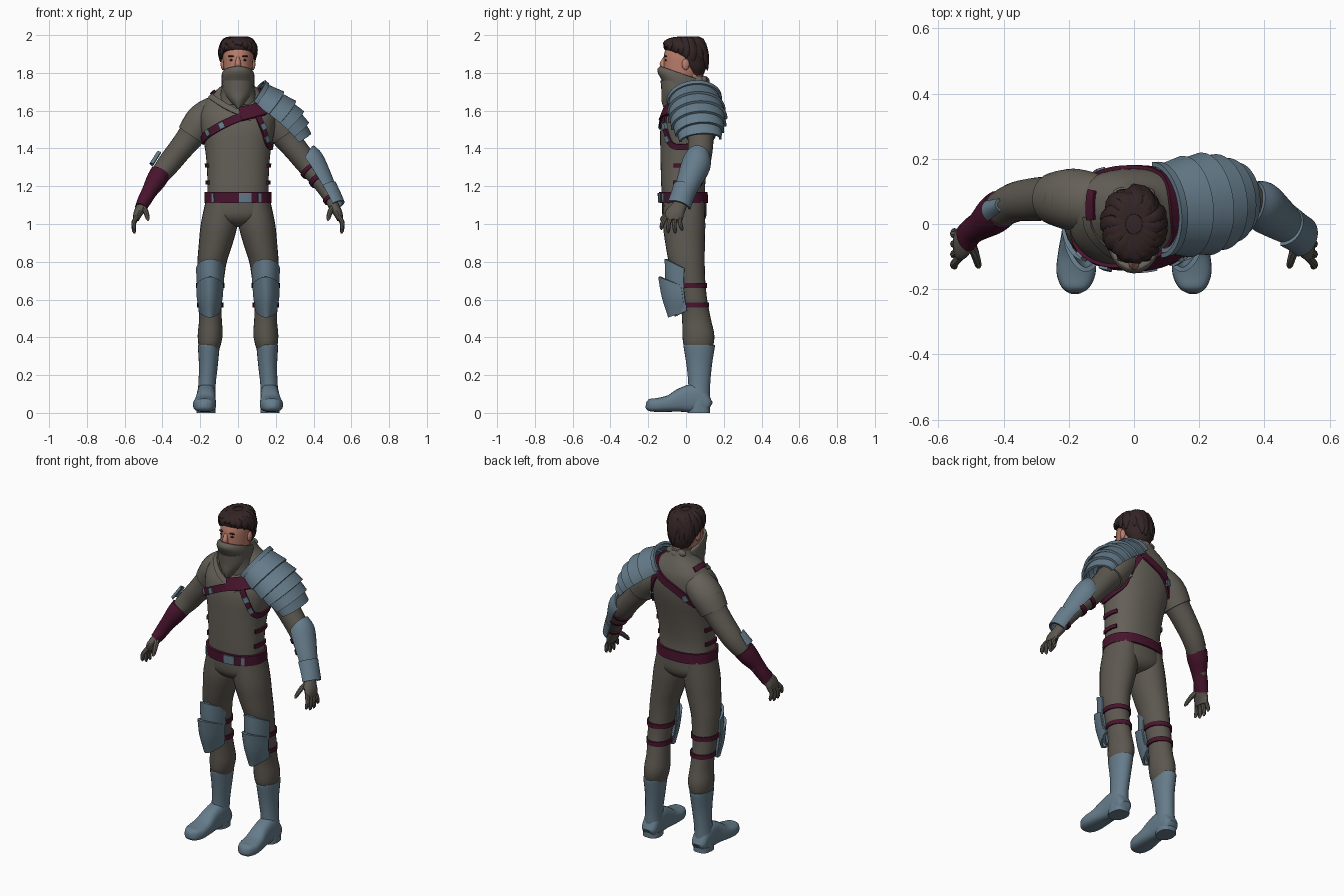
import bpy, bmesh, math, random
from mathutils import Vector

random.seed(4)
X, Y, Z = Vector((1, 0, 0)), Vector((0, 1, 0)), Vector((0, 0, 1))
PI = math.pi


def material(name, rgb):
    m = bpy.data.materials.new(name)
    m.diffuse_color = (*rgb, 1)
    return m


SHIRT = material("shirt_grey", (0.130, 0.118, 0.098))
CLOTH = material("trouser_grey", (0.108, 0.096, 0.080))
STEEL = material("blue_steel", (0.130, 0.200, 0.255))
LEATHER = material("maroon_leather", (0.065, 0.007, 0.026))
HAIR = material("dark_hair", (0.034, 0.018, 0.018))
SKIN = material("skin", (0.50, 0.21, 0.15))


def finish(name, bm, mat):
    bmesh.ops.recalc_face_normals(bm, faces=bm.faces)
    me = bpy.data.meshes.new(name)
    bm.to_mesh(me)
    bm.free()
    me.materials.append(mat)
    ob = bpy.data.objects.new(name, me)
    bpy.context.collection.objects.link(ob)
    return ob


def spline(pts, t):
    """Catmull-Rom point on a list of tuples, t counted in points."""
    n = len(pts)
    i = max(0, min(int(t), n - 2))
    f = t - i
    a, b, c, d = (pts[max(0, min(n - 1, i + k))] for k in (-1, 0, 1, 2))
    return [0.5 * (2 * q + (r - p) * f + (2 * p - 5 * q + 4 * r - s) * f * f
                   + (3 * q - p - 3 * r + s) * f ** 3) for p, q, r, s in zip(a, b, c, d)]


def spow(v, p):
    return math.copysign(abs(v) ** (2 / p), v)


def sweep(name, pts, mat, ref=X, flat=False, arc=None, n=24, p=2.0, sub=4,
          side=1, thick=0.0, bow=(0, 0), shear=0.0):
    """Elliptic sections (x, y, z, ru, rv) lofted along a path, full or as an arc shell."""
    bm = bmesh.new()
    steps = (len(pts) - 1) * sub
    path = [spline(pts, k / sub) for k in range(steps + 1)]
    rings = []
    for k, q in enumerate(path):
        c = Vector(q[:3])
        t = Z if flat else (Vector(path[min(k + 1, steps)][:3]) - Vector(path[max(k - 1, 0)][:3])).normalized()
        u = (ref - t * ref.dot(t)).normalized()
        v = t.cross(u)
        lift = bow[0] + (bow[1] - bow[0]) * k / steps
        ring = []
        for j in range(n + 1 if arc else n):
            f = j / n
            a = arc[0] + (arc[1] - arc[0]) * f if arc else 2 * PI * f
            co = c + u * q[3] * spow(math.cos(a), p) + v * q[4] * spow(math.sin(a), p)
            co += t * lift * math.sin(PI * f)
            co.z -= shear * co.y
            co.x *= side
            ring.append(bm.verts.new(co))
        rings.append(ring)
    for r0, r1 in zip(rings, rings[1:]):
        for j in range(n):
            m = (j + 1) % len(r0)
            bm.faces.new((r0[j], r0[m], r1[m], r1[j]))
    if arc:
        bmesh.ops.recalc_face_normals(bm, faces=bm.faces)
        bmesh.ops.solidify(bm, geom=bm.faces[:], thickness=thick)
    else:
        bm.faces.new(rings[0][::-1])
        bm.faces.new(rings[-1])
    return finish(name, bm, mat)


def ball(name, loc, size, mat):
    bm = bmesh.new()
    bmesh.ops.create_uvsphere(bm, u_segments=16, v_segments=10, radius=1)
    for v in bm.verts:
        v.co = Vector((v.co.x * size[0], v.co.y * size[1], v.co.z * size[2])) + Vector(loc)
    return finish(name, bm, mat)


# Torso, and a surface lookup so that straps can follow it
TORSO = [(0, -.01, 1.08, .165, .115), (0, -.015, 1.2, .162, .116), (0, -.01, 1.3, .165, .124),
         (0, 0, 1.4, .175, .136), (0, .012, 1.5, .195, .148), (0, .025, 1.58, .2, .145),
         (0, .045, 1.65, .172, .122), (0, .055, 1.70, .125, .095), (0, .055, 1.74, .08, .075),
         (0, .05, 1.78, .06, .06)]
TP = 2.3
sweep("shirt_torso", TORSO, SHIRT, flat=True, p=TP, n=40)


def torso_at(a, z):
    lo, hi = 0, len(TORSO) - 1
    for _ in range(24):
        mid = (lo + hi) / 2
        lo, hi = (mid, hi) if spline(TORSO, mid)[2] < z else (lo, mid)
    q = spline(TORSO, lo)
    return Vector((q[3] * spow(math.cos(a), TP), q[1] + q[4] * spow(math.sin(a), TP), z))


def strap(name, pts, width, mat, off=.010, sub=8):
    """Flat band over the torso through (degrees, height) points."""
    bm = bmesh.new()
    path = [spline(pts, k / sub) for k in range((len(pts) - 1) * sub + 1)]
    path = [(math.radians(a), z) for a, z in path]
    P = [torso_at(a, z) for a, z in path]
    rings = []
    for k, (a, z) in enumerate(path):
        nrm = (torso_at(a + .05, z) - torso_at(a - .05, z)).cross(
            torso_at(a, z + .01) - torso_at(a, z - .01)).normalized()
        t = (P[min(k + 1, len(P) - 1)] - P[max(k - 1, 0)]).normalized()
        w = nrm.cross(t).normalized() * width / 2
        rings.append([bm.verts.new(P[k] + w * i + nrm * h)
                      for i, h in ((-1, -.012), (1, -.012), (1, off), (-1, off))])
    for r0, r1 in zip(rings, rings[1:]):
        for j in range(4):
            bm.faces.new((r0[j], r0[(j + 1) % 4], r1[(j + 1) % 4], r1[j]))
    bm.faces.new(rings[0])
    bm.faces.new(rings[-1])
    return finish(name, bm, mat)


# Belt, harness and small fittings
strap("belt", [(a, 1.14) for a in range(-180, 181, 30)], .058, LEATHER, .014)
for a0, a1 in ((-89, -69), (-140, -133), (-55, -48)):
    strap("belt_buckle", [(a0, 1.14), (a1, 1.14)], .05, STEEL, .021)
strap("chest_harness", [(-175, 1.44), (-130, 1.495), (-90, 1.56), (-60, 1.62), (-20, 1.69), (20, 1.70),
                        (60, 1.66), (100, 1.58), (140, 1.49), (185, 1.44)], .042, LEATHER)
strap("harness_patch", [(-88, 1.58), (-70, 1.595), (-50, 1.61)], .075, LEATHER, .013)
strap("armpit_harness", [(-64, 1.58), (-48, 1.49), (-30, 1.42), (0, 1.41), (35, 1.45), (52, 1.54),
                         (65, 1.63)], .03, LEATHER)
for a, z in ((-140, 1.484), (-112, 1.52), (-52, 1.515), (-40, 1.45), (118, 1.535), (46, 1.505)):
    strap("harness_stud", [(a - 4, z - .006), (a + 4, z + .006)], .034, STEEL, .018)
for mid in (0, 180):
    for z in (1.22, 1.31):
        strap("side_buckle", [(mid - 22, z), (mid, z), (mid + 22, z)], .022, LEATHER, .010)
strap("shoulder_tab", [(-160, 1.69), (-180, 1.695), (-205, 1.69)], .03, LEATHER, .010)
strap("collar_fold", [(-165, 1.68), (-130, 1.655), (-100, 1.61), (-72, 1.56)], .03, SHIRT, .006)

# Trousers
sweep("trouser_hips", [(0, -.01, 1.17, .16, .112), (0, -.01, 1.1, .172, .118), (0, -.008, 1.04, .165, .115),
                       (0, -.005, 1.0, .08, .085), (0, -.005, .985, .02, .03)], CLOTH, flat=True, p=2.3)
LEG = [(.09, -.01, 1.12, .082, .108), (.1, -.01, 1.0, .097, .112), (.117, -.005, .9, .09, .105),
       (.137, .004, .8, .078, .095), (.145, .022, .7, .07, .08), (.15, .04, .6, .063, .072),
       (.146, .055, .5, .06, .076), (.147, .065, .42, .066, .084), (.15, .066, .365, .06, .08),
       (.15, .068, .32, .045, .06)]
ARM = [(.10, .06, 1.61, .075, .07), (.19, .075, 1.545, .09, .09), (.25, .078, 1.465, .07, .072),
       (.31, .075, 1.39, .066, .064), (.37, .065, 1.315, .06, .06), (.43, .03, 1.235, .053, .048),
       (.495, -.02, 1.125, .036, .032)]

for s in (1, -1):
    sweep("trouser_leg", LEG, CLOTH, flat=True, side=s)
    # Boots: shaft and foot
    sweep("boot_shaft", [(.155, .07, .36, .057, .082), (.155, .07, .345, .057, .082), (.157, .07, .25, .05, .067),
                         (.164, .07, .15, .046, .058), (.168, .067, .07, .05, .06), (.17, .065, 0, .05, .058)],
          STEEL, flat=True, side=s)
    sweep("boot_foot", [(.167, .127, .03, .03, .028), (.167, .11, .04, .046, .04), (.168, .05, .075, .05, .075),
                        (.17, -.02, .068, .051, .065), (.174, -.085, .05, .058, .045), (.178, -.15, .042, .06, .037),
                        (.18, -.195, .042, .042, .032), (.18, -.212, .044, .015, .015)], STEEL, p=2.8, side=s)
    sweep("boot_heel", [(.168, .075, 0, .05, .052), (.168, .075, .03, .05, .052)], STEEL, flat=True, p=2.6, side=s)
    # Knee guards with their straps
    arc = (PI + .12, 2 * PI - .12)
    sweep("knee_guard_upper", [(.147, .005, .765, .076, .118), (.147, .0, .66, .07, .105), (.15, .012, .54, .058, .072)],
          STEEL, flat=True, arc=arc, thick=.014, bow=(.05, -.03), side=s)
    sweep("knee_guard_lower", [(.148, -.015, .675, .072, .132), (.15, -.005, .6, .068, .122), (.15, .0, .535, .05, .095)],
          STEEL, flat=True, arc=arc, thick=.014, bow=(.045, -.03), p=1.8, side=s)
    for z, c, rx, ry in ((.675, .027, .075, .084), (.572, .045, .069, .078)):
        sweep("knee_strap", [(.147, c, z - .013, rx, ry), (.147, c, z + .013, rx, ry)], LEATHER, flat=True, sub=1, side=s)
    # Arms: under sleeve, short shirt sleeve, gloved hand
    sweep("under_sleeve", ARM, CLOTH, ref=Y, side=s)
    sweep("shirt_sleeve", [(.06, .058, 1.635, .07, .055), (.12, .065, 1.6, .09, .08), (.19, .075, 1.545, .095, .09),
                           (.246, .078, 1.468, .08, .08)], SHIRT, ref=Y, side=s)
    sweep("glove_palm", [(.488, -.015, 1.135, .034, .03), (.51, -.038, 1.09, .04, .028), (.53, -.06, 1.055, .05, .024),
                         (.54, -.066, 1.022, .046, .016)], CLOTH, ref=Y, n=16, side=s)
    for j in range(4):
        y0, y1 = -.102 + .024 * j, -.13 + .036 * j
        drop = (.02, .002, 0, .014)[j]
        sweep("glove_finger", [(.534, y0, 1.04, .012, .012), (.552, (y0 + y1) / 2 - .006, 1.0 + drop / 2, .012, .012),
                               (.55, y1, .962 + drop, .010, .010), (.546, y1, .95 + drop, .003, .003)],
              CLOTH, ref=Y, n=8, sub=2, side=s)
    sweep("glove_thumb", [(.505, -.05, 1.095, .018, .016), (.488, -.09, 1.065, .014, .014),
                          (.478, -.125, 1.03, .011, .011), (.476, -.134, 1.018, .003, .003)],
          CLOTH, ref=Y, n=8, sub=2, side=s)

# Leather wrap on one forearm
sweep("forearm_wrap", [(.41, .045, 1.27, .061, .055), (.435, .025, 1.228, .06, .053), (.47, -.003, 1.17, .046, .041),
                       (.495, -.02, 1.125, .042, .037), (.515, -.042, 1.085, .047, .031)], LEATHER, ref=Y, side=-1)
sweep("elbow_plate", [(.375, .058, 1.355, .03, .06), (.415, .04, 1.29, .045, .062)], STEEL, ref=Y,
      arc=(.25 * PI, .75 * PI), n=10, thick=.008, side=-1)

# Steel bracer on the other forearm, with straps
shell = (-.02 * PI, 1.02 * PI)
sweep("bracer_upper", [(.365, .062, 1.345, .068, .072), (.39, .052, 1.31, .078, .08), (.435, .02, 1.235, .068, .068),
                       (.475, -.008, 1.165, .056, .054)], STEEL, ref=Y, arc=shell, thick=.012, bow=(-.035, 0))
sweep("bracer_lower", [(.462, -.003, 1.19, .066, .064), (.49, -.022, 1.14, .063, .06), (.513, -.038, 1.095, .064, .056)],
      STEEL, ref=Y, arc=shell, thick=.012)
for t in (4.35, 5.0, 5.9):
    a, b = spline(ARM, t - .1), spline(ARM, t + .1)
    grow = (0, 0, 0, .008, .008)
    sweep("bracer_strap", [[i + g for i, g in zip(q, grow)] for q in (a, b)], LEATHER, ref=Y, sub=1)

# Layered shoulder armour
LAMES = [(.08, .045, 1.655, .14, .118), (.145, .052, 1.61, .15, .123), (.205, .06, 1.565, .152, .122),
         (.25, .066, 1.525, .142, .112), (.288, .072, 1.487, .125, .092), (.315, .076, 1.452, .108, .07)]
for a, b in zip(LAMES, LAMES[1:]):
    inner = (*a[:3], a[3] * .95, a[4] * .93)
    outer = [q + (q - r) * .22 for q, r in zip(b[:3], a[:3])] + [b[3] * 1.04, b[4] * 1.07]
    sweep("shoulder_plate", [inner, outer], STEEL, ref=Y, arc=(-.03 * PI, 1.03 * PI), thick=.013, sub=2, bow=(0, .012))
sweep("shoulder_rim", [(.07, .043, 1.66, .148, .126), (.09, .046, 1.645, .146, .124)], STEEL, ref=Y,
      arc=(0, PI), thick=.014, sub=1)

# Head and face
sweep("head", [(0, -.04, 1.72, .045, .055), (0, -.028, 1.77, .068, .09), (0, -.014, 1.83, .077, .105),
               (0, -.008, 1.9, .08, .108), (0, -.003, 1.95, .068, .09), (0, 0, 1.975, .03, .04)], SKIN, flat=True)
sweep("neck", [(0, .04, 1.7, .056, .056), (0, .03, 1.82, .055, .06)], SKIN, flat=True)
sweep("nose", [(0, -.108, 1.885, .009, .012), (0, -.122, 1.85, .015, .018), (0, -.115, 1.83, .018, .018)],
      SKIN, flat=True, n=10)
for s in (1, -1):
    ball("ear", (.08 * s, -.002, 1.845), (.012, .02, .03), SKIN)
    ball("eye", (.033 * s, -.106, 1.868), (.013, .006, .005), HAIR)
    ball("eyebrow", (.034 * s, -.108, 1.888), (.019, .007, .005), HAIR)

# Face scarf with a draped tip and a knot behind
sweep("face_scarf", [(0, -.02, 1.60, .11, .075), (0, .0, 1.66, .1, .105), (0, -.015, 1.71, .087, .11),
                     (0, -.026, 1.755, .088, .126), (0, -.022, 1.785, .086, .118), (0, -.02, 1.788, .078, .108)],
      SHIRT, flat=True, shear=.35)
sweep("scarf_drape", [(0, -.05, 1.76, .08, .085), (0, -.04, 1.70, .08, .09), (0, -.05, 1.655, .052, .08),
                      (.005, -.07, 1.61, .01, .048)], SHIRT, flat=True)
ball("scarf_knot", (0, .105, 1.755), (.024, .02, .024), SHIRT)
for s in (1, -1):
    ball("scarf_loop", (.035 * s, .095, 1.765), (.03, .018, .02), SHIRT)
    sweep("scarf_tail", [(.005, .11, 1.75, .012, .008), (.025, .125, 1.715, .02, .007), (.035, .135, 1.675, .016, .005)],
          SHIRT, n=8, side=s)

# Hair: a base cap and overlapping tufts, longer at the back
sweep("hair_cap", [(0, .055, 1.785, .05, .035), (0, .045, 1.83, .078, .062), (0, .022, 1.89, .09, .088),
                   (0, -.002, 1.93, .095, .112), (0, -.002, 1.965, .078, .094), (0, 0, 1.988, .035, .045)],
      HAIR, flat=True)
for k in range(34):
    a = 2 * PI * k / 17 + random.uniform(-.15, .15) + .18 * (k // 17)
    b = a + random.uniform(.05, .35)
    c, s, cb, sb = math.cos(a), math.sin(a), math.cos(b), math.sin(b)
    grow = 1 if k < 17 else .93
    low = 1.875 - .058 * s + random.uniform(-.012, .014) + (0 if k < 17 else .03)
    sweep("hair_tuft", [(.025 * c, .03 * s, 1.985, .012, .008), (.07 * c * grow, .085 * s * grow, 1.972, .024, .013),
                        (.092 * cb * grow, .11 * sb * grow, (1.965 + low) / 2, .025, .013),
                        (.094 * cb, .114 * sb, low, .004, .003)], HAIR, ref=Vector((-s, c, 0)), n=8, sub=3)

# Smooth shading that keeps hard edges
bpy.ops.object.select_all(action='SELECT')
bpy.context.view_layer.objects.active = bpy.context.selected_objects[0]
bpy.ops.object.shade_smooth_by_angle(angle=math.radians(40))
